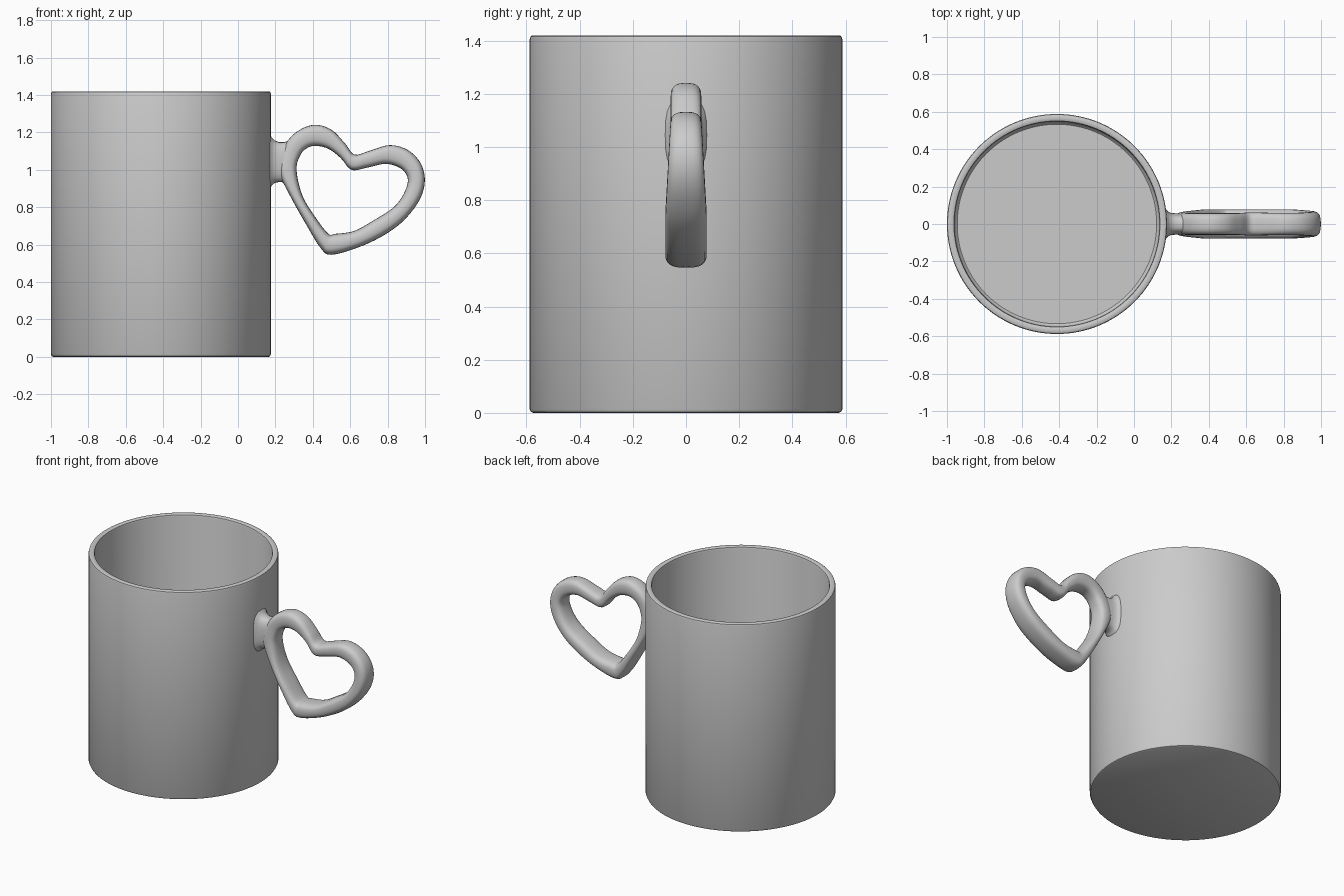
import bpy, bmesh
from math import sin, cos, pi, copysign
from mathutils import Vector

if "Cube" in bpy.data.objects:
    bpy.data.objects.remove(bpy.data.objects["Cube"])


def finish(name, bm, angle):
    bmesh.ops.recalc_face_normals(bm, faces=bm.faces)
    mesh = bpy.data.meshes.new(name)
    bm.to_mesh(mesh)
    bm.free()
    ob = bpy.data.objects.new(name, mesh)
    bpy.context.collection.objects.link(ob)
    bpy.ops.object.select_all(action='DESELECT')
    ob.select_set(True)
    bpy.context.view_layer.objects.active = ob
    bpy.ops.object.shade_smooth_by_angle(angle=angle)
    return ob


def bridge(bm, rings, closed):
    n = len(rings[0])
    for i in range(len(rings) if closed else len(rings) - 1):
        a, b = rings[i], rings[(i + 1) % len(rings)]
        for j in range(n):
            k = (j + 1) % n
            bm.faces.new((a[j], a[k], b[k], b[j]))
    if not closed:
        bm.faces.new(rings[0])
        bm.faces.new(rings[-1])


def section(bm, outer, inner, half_y, n=24):
    # rounded-rectangle ring spanning two points in the xz plane
    mid, half = (outer + inner) / 2, (outer - inner) / 2
    ring = []
    for j in range(n):
        c, s = cos(2 * pi * j / n), sin(2 * pi * j / n)
        c, s = (copysign(abs(v) ** 0.7, v) for v in (c, s))
        p = mid + half * c
        ring.append(bm.verts.new((p.x, half_y * s, p.y)))
    return ring


def spline(p, i, t):
    # closed Catmull-Rom curve
    a, b, c, d = (p[(i + k) % len(p)] for k in (-1, 0, 1, 2))
    return 0.5 * (2 * b + (c - a) * t + (2 * a - 5 * b + 4 * c - d) * t * t
                  + (3 * b - a - 3 * c + d) * t ** 3)


# Mug body: lathed profile (radius, height), outside then inside
CX = -0.412
profile = [(0.575, 0), (0.583, 0.004), (0.588, 0.014), (0.588, 1.405),
           (0.585, 1.416), (0.578, 1.42), (0.558, 1.42), (0.551, 1.416),
           (0.548, 1.405), (0.548, 0.075), (0.544, 0.06), (0.533, 0.05)]
bm = bmesh.new()
N = 128
rings = [[bm.verts.new((CX + r * cos(2 * pi * j / N), r * sin(2 * pi * j / N), z))
          for j in range(N)] for r, z in profile]
bridge(bm, rings, False)
finish("mug_body", bm, 0.6)

# Heart handle: paired outer and inner outline points (x, z)
pairs = [(.217, 1.00, .313, 1.00), (.243, 1.12, .334, 1.08), (.313, 1.203, .372, 1.118),
         (.409, 1.241, .420, 1.128), (.500, 1.214, .484, 1.112), (.570, 1.144, .548, 1.064),
         (.623, 1.082, .607, 1.000), (.703, 1.102, .687, 1.011), (.810, 1.132, .789, 1.032),
         (.906, 1.107, .864, 1.011), (.976, 1.037, .901, .973), (.999, .941, .906, .925),
         (.971, .840, .874, .850), (.890, .733, .821, .791), (.783, .652, .730, .733),
         (.650, .588, .623, .674), (.500, .546, .521, .658), (.441, .583, .484, .658),
         (.356, .722, .420, .738), (.270, .877, .345, .861)]
outer = [Vector(p[:2]) for p in pairs]
inner = [Vector(p[2:]) for p in pairs]
bm = bmesh.new()
rings = []
for i in range(len(pairs)):
    for k in range(5):
        o, n = spline(outer, i, k / 5), spline(inner, i, k / 5)
        low = min(1, max(0, (1.1 - (o.y + n.y) / 2) / 0.35))
        rings.append(section(bm, o, n, 0.058 + 0.02 * low))
bridge(bm, rings, True)
finish("heart_handle", bm, 1.0)

# Flared stub joining the handle to the wall: (x, low z, high z, half depth)
bm = bmesh.new()
stub = [(.14, .89, 1.20, .085), (.172, .902, 1.188, .078), (.181, .917, 1.173, .068),
        (.196, .93, 1.158, .060), (.22, .935, 1.148, .057), (.245, .933, 1.148, .056),
        (.275, .93, 1.155, .052)]
bridge(bm, [section(bm, Vector((x, b)), Vector((x, a)), h) for x, a, b, h in stub], False)
finish("handle_joint", bm, 1.0)
